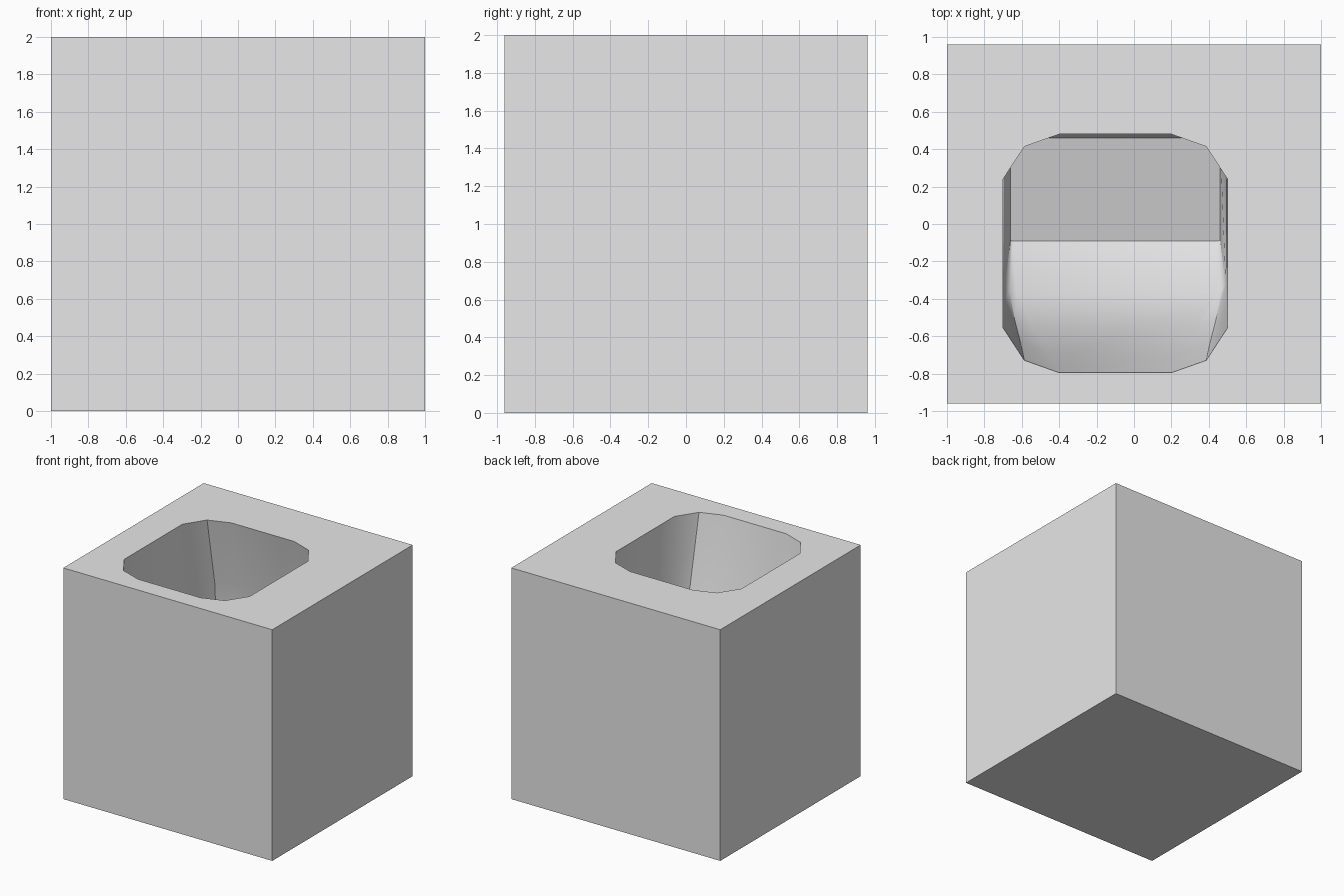
import bpy, bmesh, math

if "Cube" in bpy.data.objects:
    bpy.data.objects.remove(bpy.data.objects["Cube"], do_unlink=True)

# Material
grey = bpy.data.materials.new("plain_grey")
grey.use_nodes = True
COLOUR = (0.8, 0.8, 0.8, 1)
grey.diffuse_color = COLOUR
grey.node_tree.nodes["Principled BSDF"].inputs["Base Color"].default_value = COLOUR

CENTRE_X = -0.1


def ring_points(front, back, half, corner):
    """Rounded rectangle: front and back are (y, z); corner scales the rounding."""
    (yf, zf), (yb, zb) = front, back
    side = []
    for y_end, sign in ((yf, 1), (yb, -1)):
        c = 0.3 * corner
        pts = [(half - c, y_end),
               (half - 0.38 * c, y_end + sign * 0.22 * c),
               (half, y_end + sign * 0.8 * c)]
        side += pts if sign == 1 else pts[::-1]
    outline = side + [(-x, y) for x, y in reversed(side)]
    slope = (zb - zf) / (yb - yf)
    return [(CENTRE_X + x, y, zf + slope * (y - yf)) for x, y in outline]


# Hollow: sections from the rim down to the tilted floor
SECTIONS = [
    ((-0.795, 2.0), (0.48, 2.0), 0.6, 1.0),
    ((-0.69, 1.4), (0.60, 1.4), 0.597, 0.8),
    ((-0.55, 0.88), (0.65, 0.95), 0.594, 0.5),
    ((-0.37, 0.55), (0.60, 0.65), 0.59, 0.2),
    ((-0.09, 0.28), (0.46, 0.44), 0.56, 0.03),
]

bm = bmesh.new()
rings = [[bm.verts.new(p) for p in ring_points(*s)] for s in SECTIONS]
for upper, lower in zip(rings, rings[1:]):
    for i in range(len(upper)):
        j = (i + 1) % len(upper)
        bm.faces.new((upper[i], upper[j], lower[j], lower[i]))
bm.faces.new(rings[-1])

# Outer block
plan = [(-1, -0.96), (1, -0.96), (1, 0.96), (-1, 0.96)]
base = [bm.verts.new((x, y, 0)) for x, y in plan]
top = [bm.verts.new((x, y, 2)) for x, y in plan]
bm.faces.new(base)
for i in range(4):
    j = (i + 1) % 4
    bm.faces.new((base[i], base[j], top[j], top[i]))

# Top face around the opening
rim_edges = [e for e in bm.edges if e.is_boundary]
bmesh.ops.triangle_fill(bm, edges=rim_edges, use_beauty=True)
bmesh.ops.recalc_face_normals(bm, faces=bm.faces)

mesh = bpy.data.meshes.new("hollow_block")
bm.to_mesh(mesh)
bm.free()
mesh.materials.append(grey)
block = bpy.data.objects.new("hollow_block", mesh)
bpy.context.collection.objects.link(block)

bpy.ops.object.select_all(action="DESELECT")
block.select_set(True)
bpy.context.view_layer.objects.active = block
bpy.ops.object.shade_smooth_by_angle(angle=math.radians(35))
